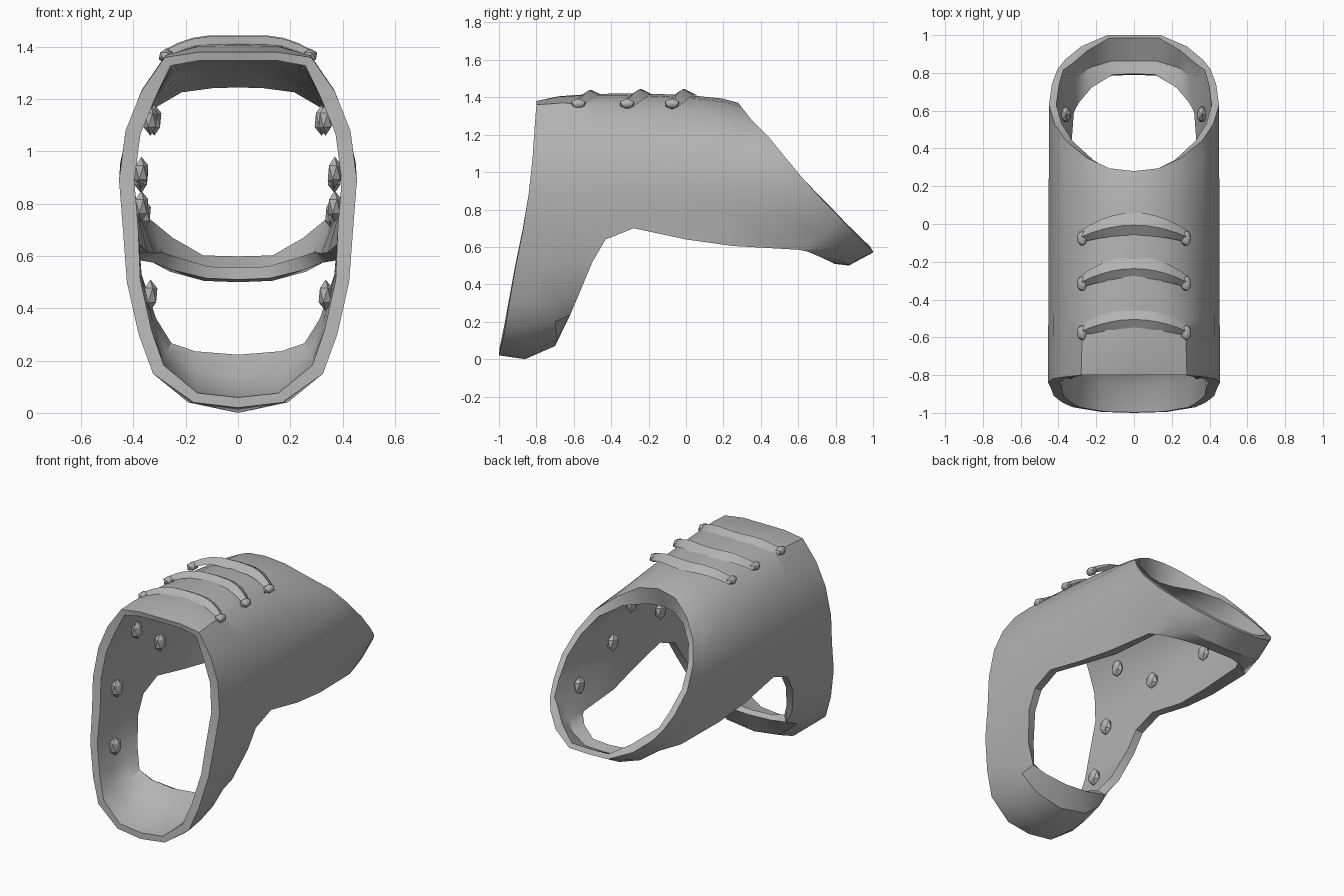
import bpy, bmesh, math

if "Cube" in bpy.data.objects:
    bpy.data.objects.remove(bpy.data.objects["Cube"], do_unlink=True)

grey = bpy.data.materials.new("plain_grey")
grey.use_nodes = True
COLOUR = (0.45, 0.45, 0.45, 1)
grey.diffuse_color = COLOUR
grey.node_tree.nodes["Principled BSDF"].inputs["Base Color"].default_value = COLOUR


def make_object(bm, name):
    mesh = bpy.data.meshes.new(name)
    bm.to_mesh(mesh)
    bm.free()
    obj = bpy.data.objects.new(name, mesh)
    bpy.context.collection.objects.link(obj)
    mesh.materials.append(grey)
    return obj


def bake_and_smooth(obj, angle):
    """Apply the modifiers, then smooth so that the rims stay crisp."""
    bpy.ops.object.select_all(action="DESELECT")
    bpy.context.view_layer.objects.active = obj
    obj.select_set(True)
    bpy.ops.object.convert(target="MESH")
    bpy.ops.object.shade_smooth_by_angle(angle=math.radians(angle))


def add_grid(bm, rows):
    """Skin rows of vertices, outward side up."""
    for a, b in zip(rows, rows[1:]):
        for j in range(len(a) - 1):
            bm.faces.new((a[j], b[j], b[j + 1], a[j + 1]))


# Half of the body: front rim and rear rim, from the crown down the side
front_rim = [(0, -.80, 1.38), (.15, -.80, 1.38), (.28, -.80, 1.36), (.37, -.81, 1.23),
             (.43, -.82, 1.08), (.455, -.84, .89), (.44, -.87, .70)]
rear_rim = [(0, .28, 1.37), (.13, .295, 1.35), (.25, .35, 1.28), (.36, .44, 1.19),
            (.42, .53, 1.08), (.45, .63, .96), (.435, .74, .84)]
steps = [0, .11, .18, .25, .33, .40, .52, .66, .80, .92, 1]
bulge = [.045, .045, .03, .015, 0, 0, 0]
# wall thickness at the front and rear of each row
wall = [(.25, 1), (.25, .9), (.3, .5), (.45, .35), (.45, .3), (.45, .3), (.45, .3)]

bm = bmesh.new()
thick = {}
rows = []
for f, r, rise, (t0, t1) in zip(front_rim, rear_rim, bulge, wall):
    row = []
    for s in steps:
        p = [a + (b - a) * s for a, b in zip(f, r)]
        p[2] += rise * math.sqrt(max(0, math.sin(math.pi * s)))
        v = bm.verts.new(p)
        thick[v] = t0 + (t1 - t0) * s
        row.append(v)
    rows.append(row)

# Lower side edge, which borders the underside opening
side_edge = [(.425, -.91, .50), (.42, -.77, .51), (.42, -.63, .515), (.42, -.50, .52),
             (.43, -.43, .64), (.435, -.28, .70), (.43, 0, .64), (.415, .25, .605),
             (.385, .60, .585), (.39, .74, .67), (.405, .82, .76)]
rows.append([bm.verts.new(p) for p in side_edge])
add_grid(bm, rows)
for j, w in ((7, .55), (8, .55), (10, .25)):
    thick[rows[-1][j]] = w

# Front lower strap and rear lower strap continue from the side edge
front_strap = [[(.38, -.945, .30), (.38, -.82, .31), (.37, -.68, .32), (.36, -.575, .34)],
               [(.325, -.97, .15), (.325, -.85, .17), (.31, -.70, .20), (.285, -.62, .235)],
               [(.17, -.995, .04), (.19, -.83, .04), (.19, -.69, .10), (.17, -.63, .215)],
               [(0, -1, .02), (0, -.86, 0), (0, -.70, .07), (0, -.635, .205)]]
rear_strap = [[(.325, .65, .575), (.335, .79, .595), (.365, .87, .705)],
              [(.245, .72, .545), (.26, .84, .54), (.28, .94, .635)],
              [(.12, .785, .515), (.13, .87, .505), (.14, 1, .575)],
              [(0, .79, .51), (0, .87, .50), (0, 1, .57)]]
# the front strap is thickest in the middle of its floor
for strap, start, floor in ((front_strap, rows[-1][:4], (.3, .55, .65, .3)),
                            (rear_strap, rows[-1][-3:], (.35, .3, .25))):
    new_rows = [[bm.verts.new(p) for p in r] for r in strap]
    for r in new_rows[2:]:
        for v, w in zip(r, floor):
            thick[v] = w
    add_grid(bm, [start] + new_rows)

bm.verts.index_update()
weights = {v.index: thick.get(v, .4) for v in bm.verts}
body = make_object(bm, "body_shell")
group = body.vertex_groups.new(name="thickness")
for index, w in weights.items():
    group.add([index], w, "REPLACE")
mirror = body.modifiers.new("mirror", "MIRROR")
mirror.use_clip = True
solid = body.modifiers.new("wall", "SOLIDIFY")
solid.thickness = .13
solid.offset = -1
solid.vertex_group = "thickness"
bake_and_smooth(body, 35)


def crown_height(x):
    x = abs(x)
    if x < .15:
        return 1.425
    if x < .28:
        return 1.425 - (x - .15) * .35
    return 1.38 - (x - .28) * 1.4


def make_ridge(name, y_mid, sag, height, width):
    """Arched, tapered ridge across the crown with a flared foot at each end."""
    bm = bmesh.new()
    rows = []
    count = 10
    for k in range(count + 1):
        u = k / count * 2 - 1
        x = .29 * u
        y = y_mid - sag * u * u
        z = crown_height(x)
        w = width * (1 - .5 * u * u)
        rows.append([bm.verts.new(p) for p in (
            (x, y - w, z - .015), (x, y - w * .1, z + height),
            (x, y + w, z - .015))])
    add_grid(bm, rows)
    for end in (rows[0], rows[-1]):
        bm.faces.new(end)
    for side in (-1, 1):
        made = bmesh.ops.create_icosphere(bm, subdivisions=1, radius=.045)["verts"]
        for v in made:
            v.co.x = side * .275 + v.co.x * .7
            v.co.y += y_mid - sag - .005
            v.co.z = 1.365 + v.co.z * .65
    bmesh.ops.recalc_face_normals(bm, faces=bm.faces)
    bake_and_smooth(make_object(bm, name), 45)


make_ridge("rear_ridge", .0, .07, .018, .06)
make_ridge("middle_ridge", -.23, .08, .018, .06)
make_ridge("front_ridge", -.50, .07, .014, .055)

# Faceted studs on the inner walls, as (x, y, z)
studs = [(.335, -.56, 1.12), (.37, -.27, .92), (.37, -.71, .79), (.335, -.78, .45),
         (.32, .10, 1.12), (.37, .22, .90), (.36, .58, .76)]
bm = bmesh.new()
for x, y, z in studs:
    for side in (-1, 1):
        for v in bmesh.ops.create_icosphere(bm, subdivisions=1, radius=.06)["verts"]:
            v.co.x = side * x + v.co.x * .5
            v.co.y = y + v.co.y * .8
            v.co.z += z
bake_and_smooth(make_object(bm, "inner_studs"), 25)
